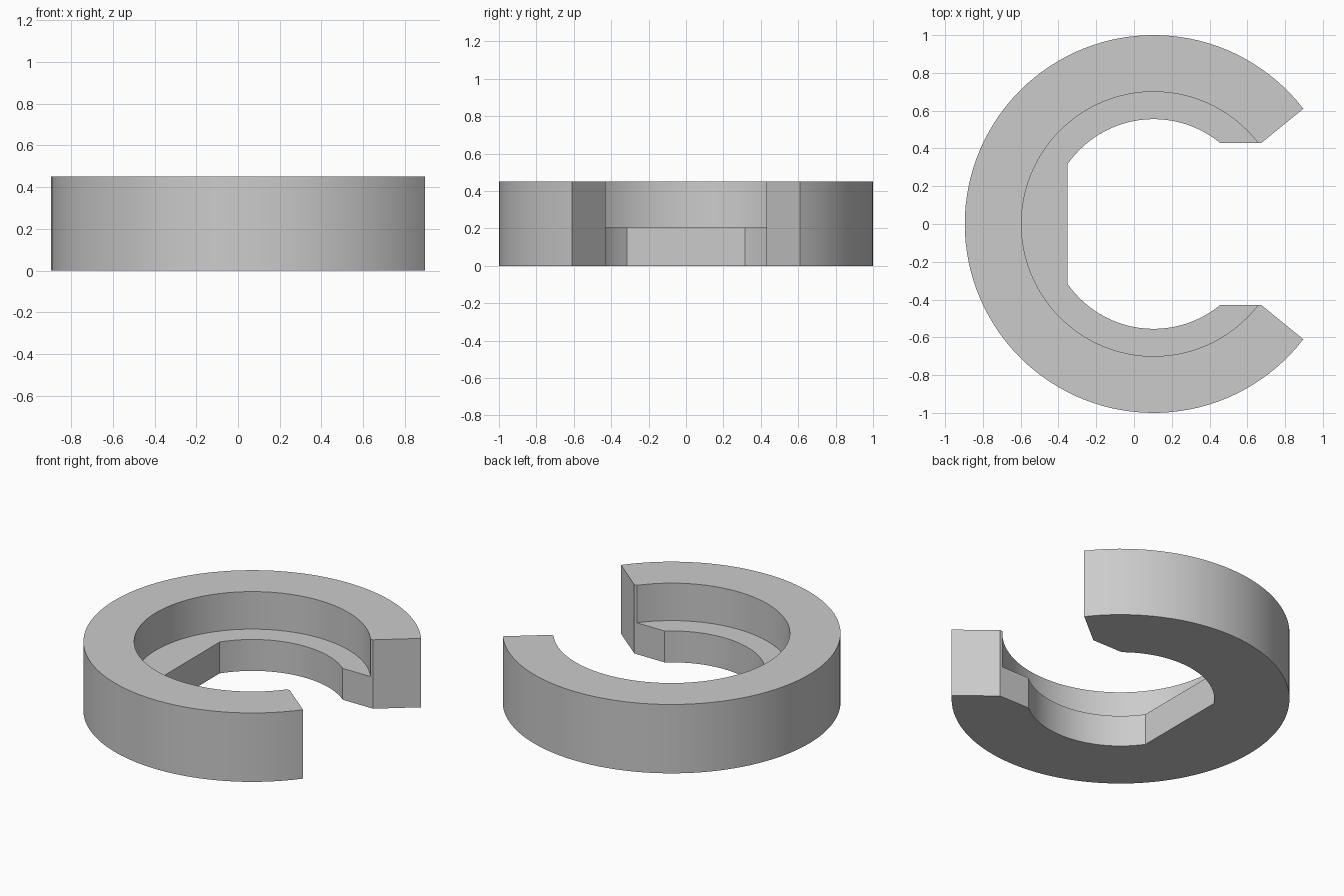
import bpy, bmesh, math

if "Cube" in bpy.data.objects:
    bpy.data.objects.remove(bpy.data.objects["Cube"])

CX = 0.104                       # centre of the ring arcs
R_OUT, R_MID, R_IN = 1.0, 0.70, 0.555
H, LEDGE = 0.45, 0.205
GAP = 0.43                       # half width of the straight mouth
MOUTH_Y = 0.61                   # half width of the flared mouth at the rim
FLAT_Y = 0.315                   # half width of the flat on the inner wall


def arc(r, a0, a1, n):
    """Points on a ring arc from angle a0 to a1."""
    return [(CX + r * math.cos(a0 + (a1 - a0) * i / n),
             r * math.sin(a0 + (a1 - a0) * i / n)) for i in range(n + 1)]


# Plan outlines, all running from the +y tip round the back to the -y tip
a_out = math.asin(MOUTH_Y / R_OUT)
a_mid = math.asin(GAP / R_MID)
a_in = math.asin(GAP / R_IN)
a_flat = math.pi - math.asin(FLAT_Y / R_IN)
outer = arc(R_OUT, a_out, 2 * math.pi - a_out, 96)
mid = arc(R_MID, a_mid, 2 * math.pi - a_mid, 80)
inner = (arc(R_IN, a_in, a_flat, 28)
         + arc(R_IN, 2 * math.pi - a_flat, 2 * math.pi - a_in, 28))
corners = [(0.675, GAP), (0.675, -GAP)]

bm = bmesh.new()


def ring(points, z):
    return [bm.verts.new((x, y, z)) for x, y in points]


def wall(low, high):
    for i in range(len(low) - 1):
        bm.faces.new((low[i], low[i + 1], high[i + 1], high[i]))


out_b, out_t = ring(outer, 0), ring(outer, H)
cor_b, cor_t = ring(corners, 0), ring(corners, H)
mid_l, mid_t = ring(mid, LEDGE), ring(mid, H)
in_b, in_l = ring(inner, 0), ring(inner, LEDGE)

# Curved walls
wall(out_b, out_t)
wall(mid_l, mid_t)
wall(in_b, in_l)

# Top rim, ledge and underside
bm.faces.new(out_t + [cor_t[1]] + mid_t[::-1] + [cor_t[0]])
bm.faces.new(mid_l + in_l[::-1])
bm.faces.new(out_b + [cor_b[1]] + in_b[::-1] + [cor_b[0]])

# Flared tip faces and the stepped straight faces of the mouth
for k, e in ((0, 0), (1, -1)):
    bm.faces.new((out_b[e], out_t[e], cor_t[k], cor_b[k]))
    bm.faces.new((cor_b[k], cor_t[k], mid_t[e], mid_l[e], in_l[e], in_b[e]))

bmesh.ops.recalc_face_normals(bm, faces=bm.faces)
bmesh.ops.triangulate(bm, faces=[f for f in bm.faces if len(f.verts) > 4])
mesh = bpy.data.meshes.new("open_ring")
bm.to_mesh(mesh)
bm.free()

# Plain grey finish
grey = bpy.data.materials.new("grey")
grey.diffuse_color = (0.6, 0.6, 0.6, 1)
grey.use_nodes = True
grey.node_tree.nodes["Principled BSDF"].inputs["Base Color"].default_value = grey.diffuse_color
mesh.materials.append(grey)

obj = bpy.data.objects.new("open_ring", mesh)
bpy.context.collection.objects.link(obj)
bpy.context.view_layer.objects.active = obj
obj.select_set(True)
bpy.ops.object.shade_smooth_by_angle(angle=math.radians(25))
